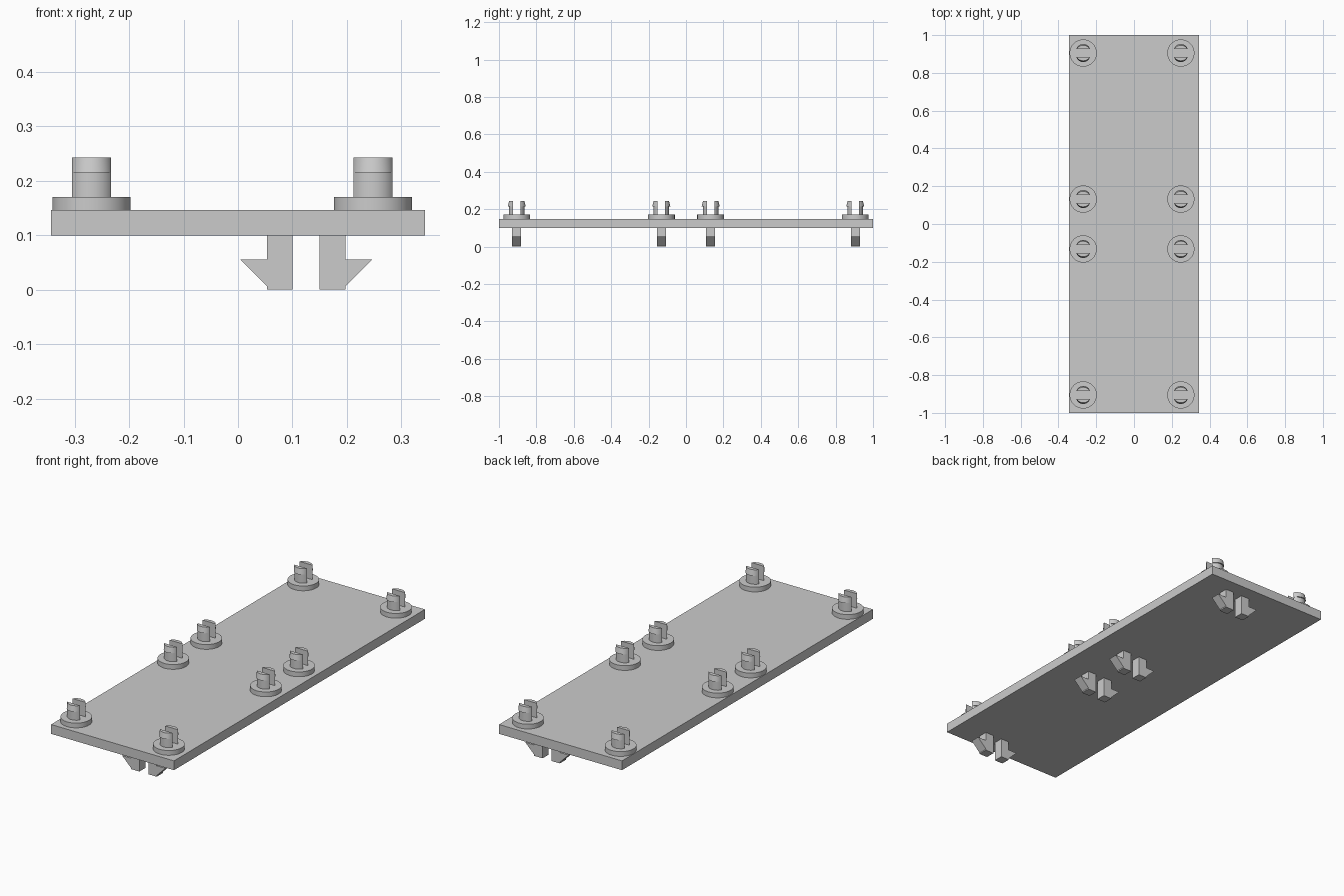
import bpy, bmesh, math

cube = bpy.data.objects.get("Cube")
if cube:
    bpy.data.objects.remove(cube, do_unlink=True)

grey = bpy.data.materials.new("plain_grey")
grey.use_nodes = True
grey.diffuse_color = (0.6, 0.6, 0.6, 1)
grey.node_tree.nodes["Principled BSDF"].inputs["Base Color"].default_value = (0.6, 0.6, 0.6, 1)

PLATE_BOTTOM, PLATE_TOP = 0.099, 0.146
COLLAR_TOP, LIP_Z, PEG_TOP = 0.17, 0.215, 0.243
ROWS = {"rear": 0.905, "rear_inner": 0.132, "front_inner": -0.132, "front": -0.905}
COLUMNS = {"right": -0.269, "left": 0.248}
HOOK_X = 0.125


def finish(bm, name, smooth=False):
    """Turn a bmesh into a named object with the grey material."""
    bmesh.ops.recalc_face_normals(bm, faces=bm.faces)
    mesh = bpy.data.meshes.new(name)
    bm.to_mesh(mesh)
    bm.free()
    mesh.materials.append(grey)
    obj = bpy.data.objects.new(name, mesh)
    bpy.context.collection.objects.link(obj)
    if smooth:
        bpy.ops.object.select_all(action='DESELECT')
        obj.select_set(True)
        bpy.context.view_layer.objects.active = obj
        bpy.ops.object.shade_smooth_by_angle(angle=math.radians(30))
    return obj


def loft(bm, rings):
    """Skin closed rings of equal length and cap both ends."""
    loops = [[bm.verts.new(p) for p in ring] for ring in rings]
    for a, b in zip(loops, loops[1:]):
        for i in range(len(a)):
            j = (i + 1) % len(a)
            bm.faces.new((a[i], a[j], b[j], b[i]))
    bm.faces.new(loops[0][::-1])
    bm.faces.new(loops[-1])


def circle(x, y, z, r, n=48):
    steps = [2 * math.pi * i / n for i in range(n)]
    return [(x + r * math.cos(a), y + r * math.sin(a), z) for a in steps]


def half_round(x, y, z, side, reach, n=16):
    """D-shaped section: flat against the slot, bowed outward to reach."""
    half, flat = 0.036, 0.021
    rise = reach - flat
    radius = (half ** 2 + rise ** 2) / (2 * rise)
    sweep = math.atan2(half, radius - rise)
    angles = [sweep * (2 * i / n - 1) for i in range(n + 1)]
    return [(x + radius * math.sin(a),
             y + side * (reach - radius + radius * math.cos(a)), z) for a in angles]


# Plate
bm = bmesh.new()
bmesh.ops.create_cube(bm, size=1)
for v in bm.verts:
    v.co.x *= 0.686
    v.co.y *= 2
    v.co.z = PLATE_TOP if v.co.z > 0 else PLATE_BOTTOM
finish(bm, "base_plate")

# Split pegs on round collars
for row, y in ROWS.items():
    for column, x in COLUMNS.items():
        bm = bmesh.new()
        loft(bm, [circle(x, y, z, 0.072) for z in (PLATE_TOP, COLLAR_TOP)])
        finish(bm, f"{row}_{column}_collar", smooth=True)
        bm = bmesh.new()
        for side in (1, -1):
            sections = [(COLLAR_TOP, 0.041), (LIP_Z, 0.041), (LIP_Z, 0.048), (PEG_TOP, 0.041)]
            loft(bm, [half_round(x, y, z, side, reach) for z, reach in sections])
        finish(bm, f"{row}_{column}_split_peg", smooth=True)

# Barbed snap hooks under the plate, mirrored about their shared centre
BARB = [(0.025, PLATE_BOTTOM), (0.025, 0), (0.072, 0), (0.072, 0.006),
        (0.121, 0.055), (0.072, 0.055), (0.072, PLATE_BOTTOM)]
for row, y in ROWS.items():
    for label, side in (("left", 1), ("right", -1)):
        bm = bmesh.new()
        loft(bm, [[(HOOK_X + side * px, y + dy, pz) for px, pz in BARB]
                  for dy in (-0.024, 0.024)])
        finish(bm, f"{row}_{label}_snap_hook")
